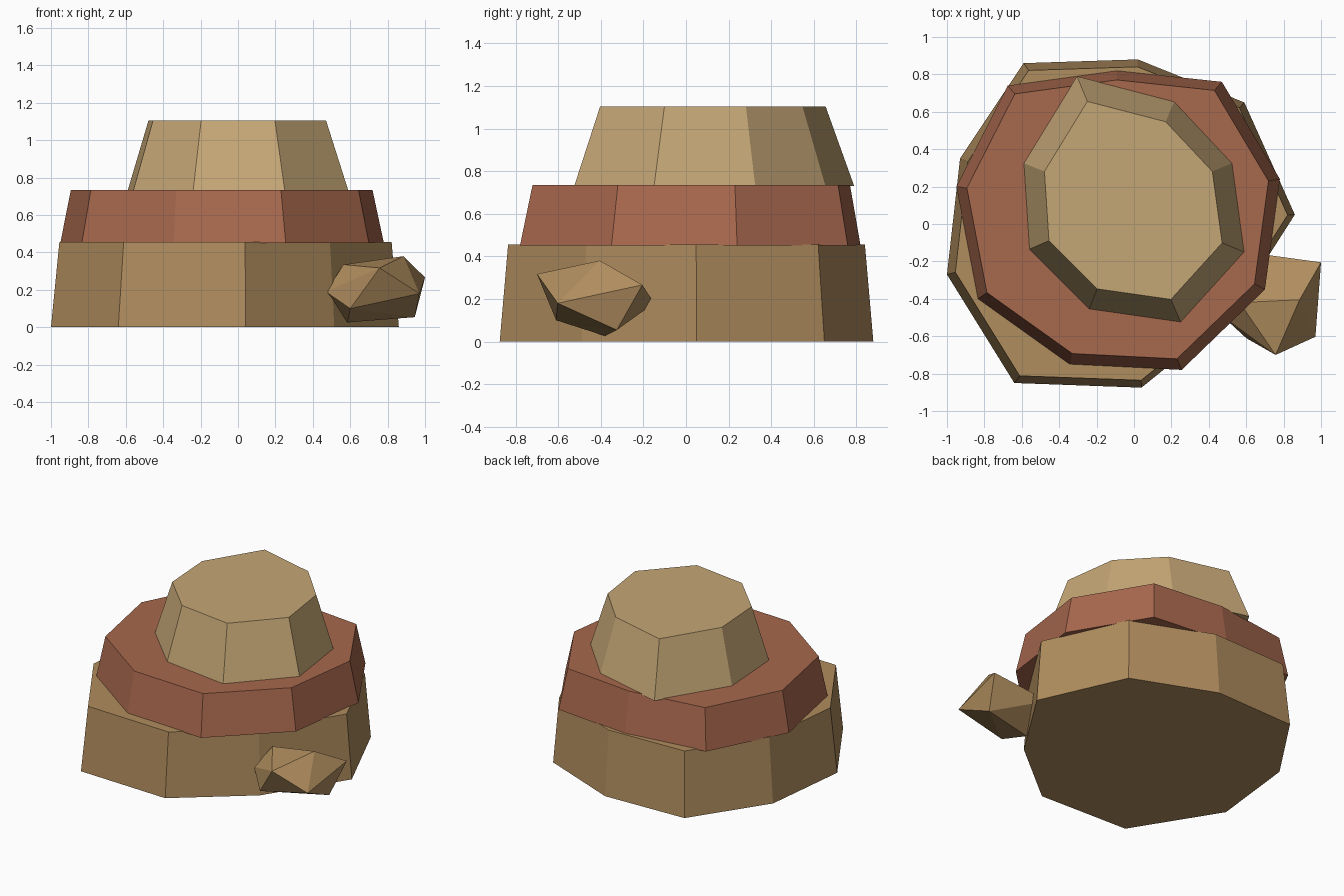
import bpy, bmesh
from mathutils import Vector

if "Cube" in bpy.data.objects:
    bpy.data.objects.remove(bpy.data.objects["Cube"])


def make_material(name, rgb):
    mat = bpy.data.materials.new(name)
    mat.diffuse_color = (*rgb, 1)
    mat.use_nodes = True
    mat.node_tree.nodes["Principled BSDF"].inputs["Base Color"].default_value = mat.diffuse_color
    return mat


def add_object(name, bm, mat):
    bmesh.ops.recalc_face_normals(bm, faces=bm.faces)
    mesh = bpy.data.meshes.new(name)
    bm.to_mesh(mesh)
    bm.free()
    mesh.materials.append(mat)
    obj = bpy.data.objects.new(name, mesh)
    bpy.context.collection.objects.link(obj)
    return obj


def rock_layer(name, outline, z0, z1, taper, centre, mat):
    """Irregular outline extruded upward and tapered toward a centre."""
    bm = bmesh.new()
    face = bm.faces.new([bm.verts.new((x, y, z0)) for x, y in outline])
    top = bmesh.ops.extrude_face_region(bm, geom=[face], use_keep_orig=True)
    c = Vector(centre)
    for v in top["geom"]:
        if isinstance(v, bmesh.types.BMVert):
            p = c + (v.co.xy - c) * taper
            v.co = (p.x, p.y, z1)
    return add_object(name, bm, mat)


tan = make_material("tan_stone", (0.434, 0.266, 0.112))
red = make_material("red_stone", (0.39, 0.138, 0.075))
pale = make_material("pale_stone", (0.552, 0.381, 0.178))

# Stacked strata
rock_layer("lower_layer",
           [(0.86, 0.05), (0.59, 0.65), (0.02, 0.88), (-0.59, 0.86), (-0.93, 0.35),
            (-1.0, -0.27), (-0.64, -0.85), (0.04, -0.875), (0.515, -0.49)],
           0, 0.455, 0.955, (0, 0), tan)
rock_layer("middle_layer",
           [(0.78, 0.24), (0.47, 0.76), (-0.09, 0.82), (-0.675, 0.74), (-0.95, 0.20),
            (-0.835, -0.40), (-0.345, -0.75), (0.255, -0.78), (0.70, -0.35)],
           0.45, 0.735, 0.932, (-0.12, 0.09), red)
rock_layer("upper_layer",
           [(0.59, -0.15), (0.525, 0.325), (0.215, 0.655), (-0.305, 0.79),
            (-0.59, 0.325), (-0.56, -0.135), (-0.24, -0.455), (0.25, -0.525)],
           0.73, 1.105, 0.805, (-0.02, 0.1), pale)

# Small faceted boulder half buried in the lower layer
bm = bmesh.new()
for p in [(0.885, -0.405, 0.38), (0.757, -0.70, 0.317), (0.565, -0.42, 0.335),
          (0.47, -0.49, 0.19), (0.60, -0.61, 0.10), (0.585, -0.38, 0.026),
          (0.945, -0.325, 0.054), (0.97, -0.603, 0.18), (1.0, -0.205, 0.266),
          (0.60, -0.15, 0.18), (0.47, -0.30, 0.2)]:
    bm.verts.new(p)
hull = bmesh.ops.convex_hull(bm, input=bm.verts)
bmesh.ops.delete(bm, geom=[g for g in hull["geom_interior"] if isinstance(g, bmesh.types.BMVert)],
                 context="VERTS")
add_object("boulder", bm, tan)
